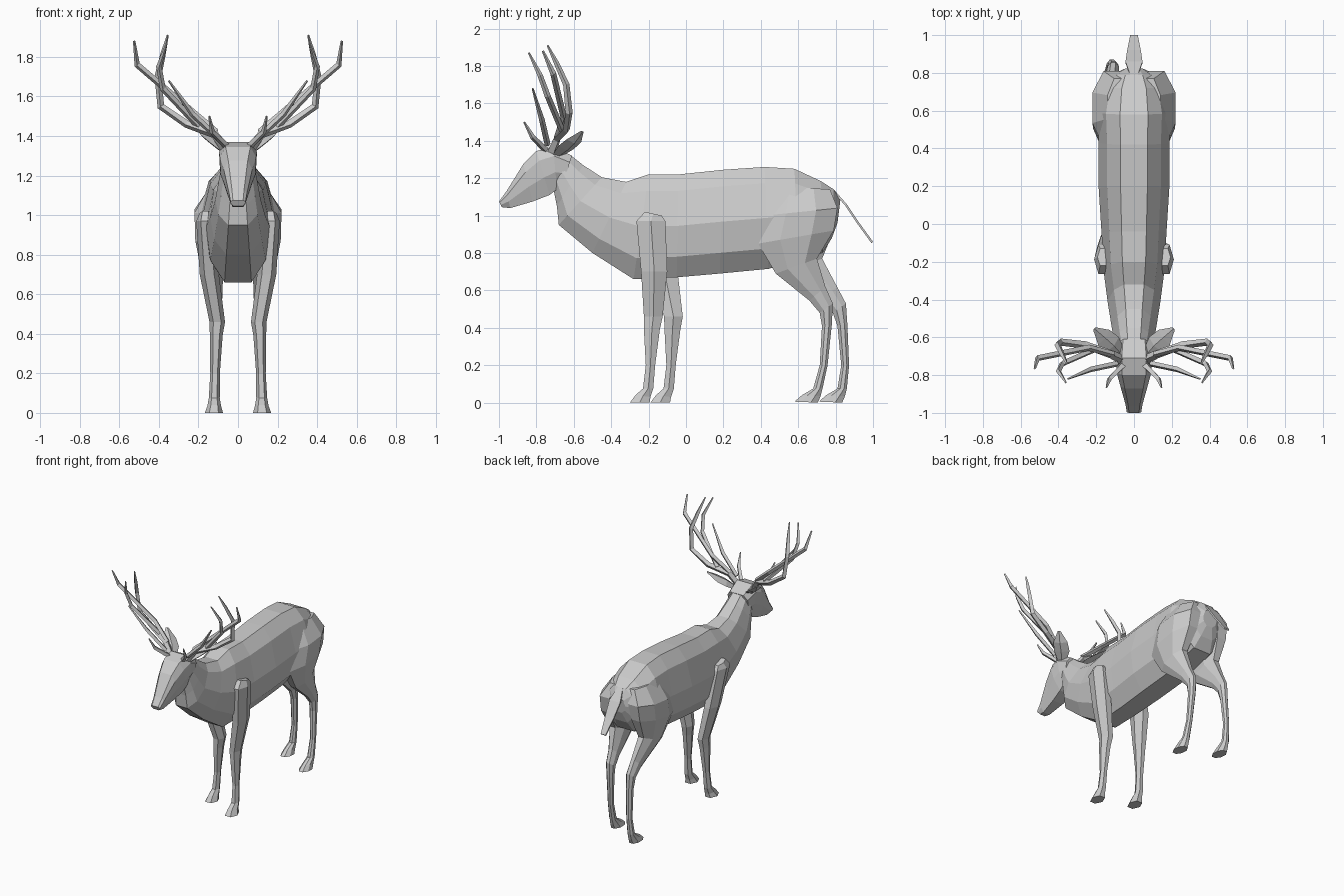
import bpy, bmesh, math
from mathutils import Vector as V


def loft(name, rings):
    """Skin equal-length rings of points into a closed flat-faced object."""
    bm = bmesh.new()
    vr = [[bm.verts.new(p) for p in r] for r in rings]
    n = len(vr[0])
    for a, b in zip(vr, vr[1:]):
        for i in range(n):
            j = (i + 1) % n
            bm.faces.new((a[i], a[j], b[j], b[i]))
    bm.faces.new(vr[0])
    bm.faces.new(vr[-1])
    bmesh.ops.recalc_face_normals(bm, faces=bm.faces)
    me = bpy.data.meshes.new(name)
    bm.to_mesh(me)
    bm.free()
    ob = bpy.data.objects.new(name, me)
    bpy.context.collection.objects.link(ob)
    return ob


def spine_ring(ty, tz, by, bz, w, profile):
    """Symmetric ring between a top and a bottom point on the centre plane."""
    half = [(w * f, ty + (by - ty) * t, tz + (bz - tz) * t) for f, t in profile]
    return half + [(-x, y, z) for x, y, z in reversed(half)]


def oval(fy, fz, by, bz, cx, hx, n):
    """Ring in the plane through a front and a back point and the x axis."""
    r = []
    for i in range(n):
        a = 2 * math.pi * (i + .5) / n
        k = 1 / math.cos(math.pi / n)
        t = .5 + .5 * k * math.cos(a)
        r.append((cx + hx * k * math.sin(a), fy + (by - fy) * t, fz + (bz - fz) * t))
    return r


def tube(name, pts, radii, sides=4, flat=1):
    pts = [V(p) for p in pts]
    rings = []
    for i, p in enumerate(pts):
        d = (pts[min(i + 1, len(pts) - 1)] - pts[max(i - 1, 0)]).normalized()
        u = d.cross(V((0, 1, .3))).normalized()
        v = d.cross(u)
        rings.append([p + radii[i] * (u * math.cos(a) * flat + v * math.sin(a))
                      for a in [2 * math.pi * k / sides for k in range(sides)]])
    return loft(name, rings)


def clamp(t):
    return max(0, min(1, t))


# Torso and neck
body_profile = [(.38, 0), (.76, .16), (1, .5), (.86, .8), (.42, 1)]
torso = [(-.62, 1.325, -.71, 1.15, .085), (-.55, 1.27, -.69, 1.05, .1),
         (-.45, 1.205, -.68, .95, .115), (-.32, 1.18, -.5, .8, .14),
         (-.2, 1.22, -.28, .66, .162), (-.04, 1.22, -.05, .67, .172),
         (.2, 1.245, .18, .69, .187), (.42, 1.26, .44, .715, .187),
         (.58, 1.25, .6, .76, .195), (.72, 1.185, .73, .8, .17),
         (.79, 1.14, .78, .88, .12), (.825, 1.08, .81, .96, .06)]
loft("torso", [spine_ring(*s, body_profile) for s in torso])

# Head
head_profile = [(.68, 0), (1, .22), (.95, .6), (.6, 1)]
head = [(-1.0, 1.075, -.985, 1.045, .038), (-.96, 1.13, -.94, 1.04, .045),
        (-.87, 1.275, -.82, 1.075, .072), (-.80, 1.345, -.73, 1.11, .092),
        (-.71, 1.37, -.69, 1.14, .096), (-.61, 1.32, -.66, 1.16, .085)]
loft("head", [spine_ring(*s, head_profile) for s in head])

# Tail: thin leaf hanging behind the rump
loft("tail", [[(-w, y, z), (w, y, z), (w, y - .008, z - .008), (-w, y - .008, z - .008)]
              for y, z, w in [(.79, 1.14, .02), (.86, 1.06, .045),
                              (.92, .97, .036), (1.0, .86, .02)]])

# Leg stations: front y, z, back y, z, centre x, half width
front_leg = [(-.22, 1.02, -.13, 1.0, .165, .025), (-.265, .97, -.11, .97, .165, .04),
             (-.24, .7, -.1, .7, .145, .042), (-.225, .46, -.125, .46, .105, .034),
             (-.225, .39, -.14, .39, .11, .028), (-.215, .2, -.165, .2, .116, .021),
             (-.23, .075, -.175, .075, .12, .024), (-.27, .04, -.19, .03, .12, .03),
             (-.30, 0, -.195, 0, .122, .04)]
hind_leg = [(.47, 1.16, .77, 1.14, .08, .06), (.42, 1.0, .81, 1.04, .12, .1),
            (.385, .85, .79, .92, .128, .088), (.48, .69, .70, .77, .13, .055),
            (.66, .545, .745, .62, .115, .035), (.715, .48, .785, .53, .11, .03),
            (.727, .41, .78, .42, .11, .025), (.715, .2, .757, .2, .118, .02),
            (.68, .075, .73, .075, .122, .024), (.62, .04, .72, .035, .122, .03),
            (.58, .005, .705, 0, .122, .038)]


def front_step(z):
    return .11 * clamp((.95 - z) / .5)


def hind_step(z):
    return .07 * clamp((.85 - z) / .3) + .06 * clamp((.5 - z) / .4)


# Antler branches: path and radii
antler = {
    "antler_beam": ([(.06, -.72, 1.33), (.12, -.69, 1.41), (.26, -.64, 1.46),
                     (.39, -.625, 1.55), (.405, -.64, 1.7), (.38, -.69, 1.81),
                     (.355, -.74, 1.91)], [.026, .022, .02, .019, .017, .014, .005]),
    "antler_outer_tine": ([(.11, -.69, 1.42), (.24, -.655, 1.53), (.51, -.71, 1.76),
                           (.525, -.765, 1.88)], [.017, .017, .016, .006]),
    "antler_middle_tine": ([(.2, -.66, 1.45), (.38, -.74, 1.64), (.4, -.78, 1.75),
                            (.36, -.84, 1.87)], [.017, .016, .014, .005]),
    "antler_front_tine": ([(.09, -.74, 1.38), (.23, -.77, 1.51), (.35, -.82, 1.68)],
                          [.016, .015, .005]),
    "antler_brow_tine": ([(.06, -.75, 1.35), (.13, -.82, 1.42), (.145, -.865, 1.5)],
                         [.018, .014, .005]),
}

# Paired parts; the left legs stand further back
for side, sx in (("right", 1), ("left", -1)):
    for name, stations, step, n in (("front_leg", front_leg, front_step, 6),
                                    ("hind_leg", hind_leg, hind_step, 8)):
        rings = []
        for s in stations:
            r = oval(*s, n)
            dy = step((s[1] + s[3]) / 2) if sx < 0 else 0
            rings.append([(sx * x, y + dy, max(z, 0)) for x, y, z in r])
        loft(f"{name}_{side}", rings)
    for name, (path, radii) in antler.items():
        tube(f"{name}_{side}", [(sx * x, y, z) for x, y, z in path], radii)
    # Ear: flattened leaf swept back and outwards
    tube(f"ear_{side}", [(sx * .07, -.69, 1.32), (sx * .115, -.64, 1.365),
                         (sx * .16, -.6, 1.4), (sx * .21, -.555, 1.45)],
         [.03, .055, .05, .01], 4, .35)
